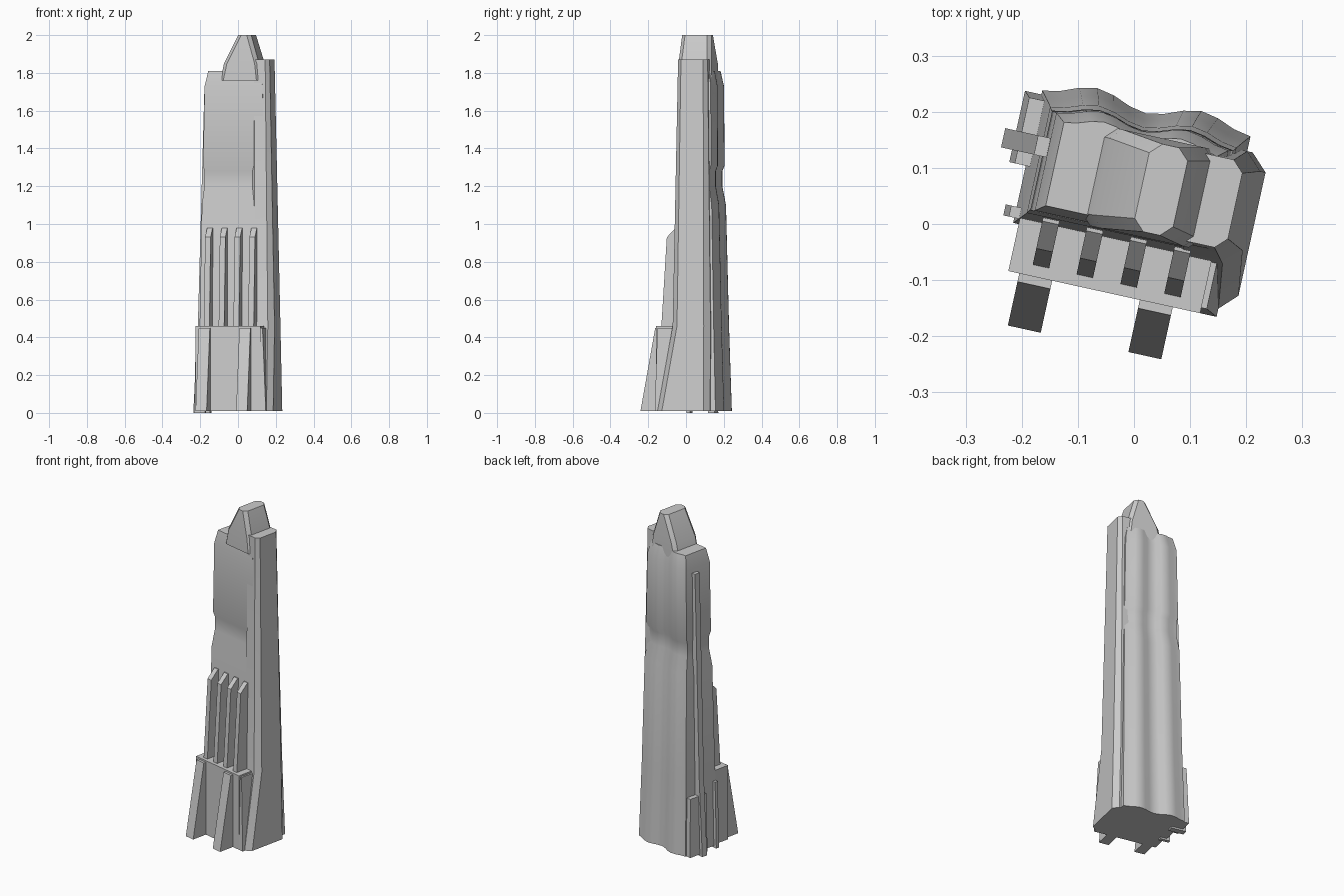
import bpy, bmesh, math

if "Cube" in bpy.data.objects:
    bpy.data.objects.remove(bpy.data.objects["Cube"])

GREY = (0.6, 0.6, 0.6, 1)
stone = bpy.data.materials.new("grey_stone")
stone.use_nodes = True
stone.diffuse_color = GREY
stone.node_tree.nodes["Principled BSDF"].inputs["Base Color"].default_value = GREY

# Every part shares one slightly turned plan axis
TURN = math.radians(-12.4)
CENTRE = (-0.015, 0.075, 0)
GROUND = 0.01


def loft(name, *sections):
    """Skin a closed solid through (outline, height) sections."""
    bm = bmesh.new()
    rings = [[bm.verts.new((x, y, height)) for x, y in outline]
             for outline, height in sections]
    for low, high in zip(rings, rings[1:]):
        for i in range(len(low)):
            bm.faces.new((low[i - 1], low[i], high[i], high[i - 1]))
    bm.faces.new(rings[0])
    bm.faces.new(rings[-1])
    bmesh.ops.recalc_face_normals(bm, faces=bm.faces)
    mesh = bpy.data.meshes.new(name)
    bm.to_mesh(mesh)
    bm.free()
    mesh.materials.append(stone)
    part = bpy.data.objects.new(name, mesh)
    part.location = CENTRE
    part.rotation_euler.z = TURN
    bpy.context.collection.objects.link(part)
    bpy.ops.object.select_all(action="DESELECT")
    part.select_set(True)
    bpy.context.view_layer.objects.active = part
    bpy.ops.object.shade_smooth_by_angle(angle=math.radians(40))


def rectangle(left, right, front, back):
    return [(left, front), (right, front), (right, back), (left, back)]


def chamfered(left, right, front, back, cut):
    """Rectangle with its four corners cut off."""
    return [(left + cut, front), (right - cut, front), (right, front + cut),
            (right, back - cut), (right - cut, back), (left + cut, back),
            (left, back - cut), (left, front + cut)]


def shaft_plan(half_width, depth):
    """Straight front and flanks, with two soft lobes along the back."""
    steps = 12
    shift = 0.01
    outline = [(shift - half_width, -0.09 * depth), (shift + half_width, -0.09 * depth)]
    for i in range(steps + 1):
        across = shift + half_width * (1 - 2 * i / steps)
        lobe = 0.01 * math.cos(4 * math.pi * i / steps)
        outline.append((across, depth * (0.11 - lobe)))
    return outline


# Main shaft with a pinched waist and rounded shoulder
loft("main_shaft",
     (shaft_plan(0.19, 1.27), GROUND),
     (shaft_plan(0.18, 1.15), 0.46),
     (shaft_plan(0.17, 1.02), 1.1),
     (shaft_plan(0.16, 0.86), 1.2),
     (shaft_plan(0.16, 0.86), 1.28),
     (shaft_plan(0.165, 0.96), 1.31),
     (shaft_plan(0.157, 0.94), 1.73),
     (shaft_plan(0.14, 0.8), 1.81))


def crown_plan(middle, half_width, half_depth):
    return chamfered(middle - half_width, middle + half_width, -half_depth, half_depth, 0.02)


# Sloping crown, offset towards the column
loft("crown",
     (crown_plan(0.045, 0.11, 0.09), 1.76),
     (crown_plan(0.05, 0.095, 0.09), 1.85),
     (crown_plan(0.065, 0.035, 0.08), 2))

# Tall side column that flares at the foot
loft("side_column",
     (chamfered(0.1, 0.24, -0.185, 0.1, 0.03), GROUND),
     (chamfered(0.1, 0.23, -0.105, 0.1, 0.03), 0.46),
     (chamfered(0.1, 0.2, -0.08, 0.08, 0.02), 1.87))

# Front plinth, its end pier and the rear corner pier
plinth = rectangle(-0.17, 0.18, -0.2, -0.08)
loft("front_plinth", (plinth, GROUND), (plinth, 0.46))
loft("plinth_end_pier",
     (rectangle(0.16, 0.21, -0.2, -0.08), GROUND),
     (rectangle(0.16, 0.19, -0.19, -0.08), 0.45))
loft("rear_corner_pier",
     (rectangle(-0.21, -0.15, -0.01, 0.12), GROUND),
     (rectangle(-0.2, -0.15, -0.01, 0.11), 0.36))


def front_fin(name, middle, width, root, *profile):
    """Rib on the front; profile lists (tip, height)."""
    loft(name, *[(rectangle(middle - width / 2, middle + width / 2, tip, root), height)
                 for tip, height in profile])


def flank_fin(name, middle, width, *profile):
    """Rib on the flank opposite the column; profile lists (tip, height)."""
    loft(name, *[(rectangle(tip, -0.14, middle - width / 2, middle + width / 2), height)
                 for tip, height in profile])


# Two raked front buttresses
for side, middle in (("right", -0.12), ("left", 0.1)):
    front_fin(f"{side}_front_buttress", middle, 0.06, -0.16,
              (-0.295, GROUND), (-0.215, 0.45))

# Four ribs standing on the plinth
for i in range(4):
    front_fin(f"front_rib_{i + 1}", 0.08 * i - 0.115, 0.03, -0.08,
              (-0.18, 0.45), (-0.15, 0.93), (-0.1, 0.98))

# Flank fins
flank_fin("tall_flank_fin", 0.03, 0.035, (-0.23, 0), (-0.205, 0.46), (-0.17, 1.7))
flank_fin("short_flank_fin", -0.095, 0.02, (-0.2, 0), (-0.19, 0.4))
